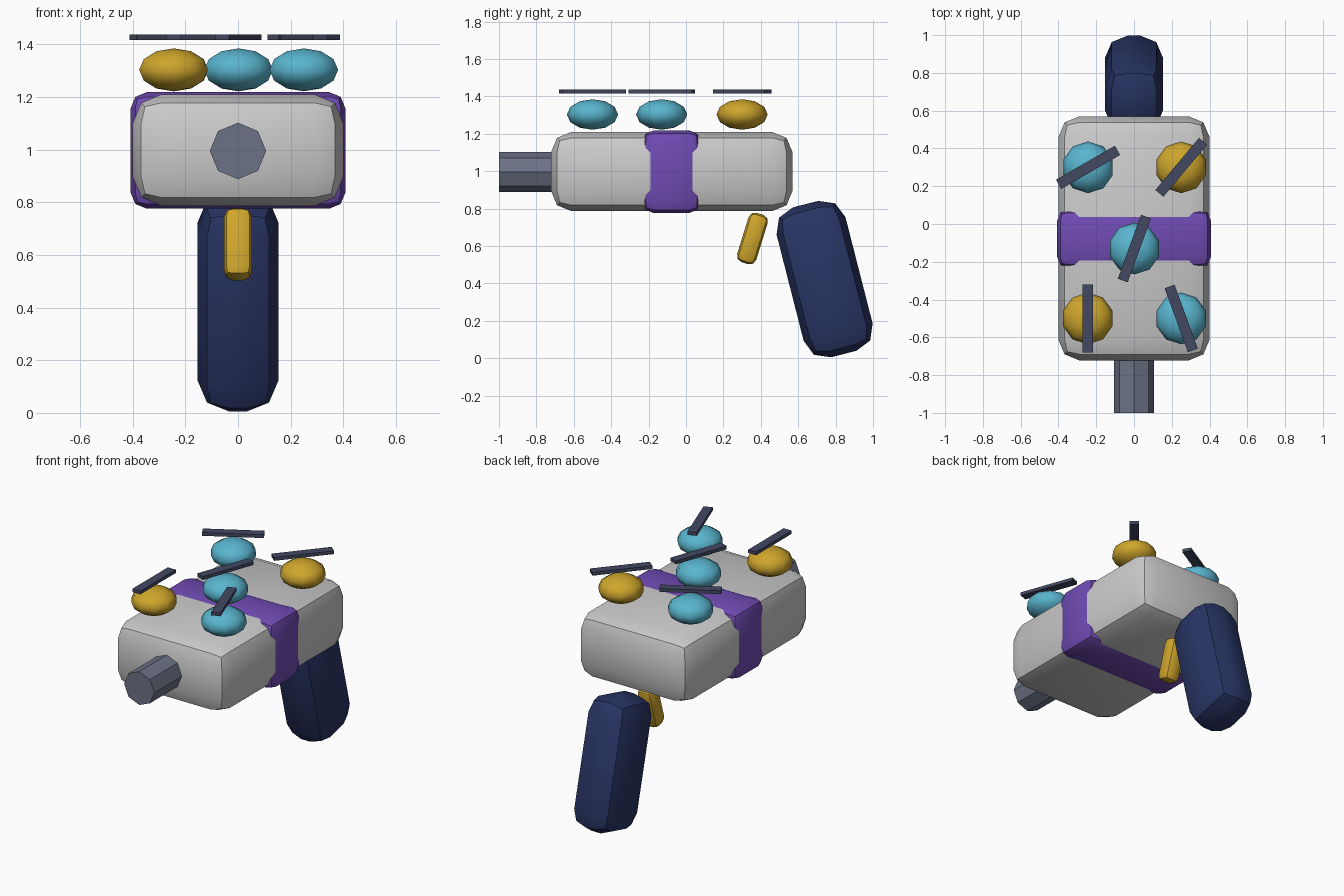
import bpy
from math import radians, pi

if "Cube" in bpy.data.objects:
    bpy.data.objects.remove(bpy.data.objects["Cube"])


def paint(name, rgb):
    m = bpy.data.materials.new(name)
    m.diffuse_color = (*rgb, 1)
    m.use_nodes = True
    m.node_tree.nodes["Principled BSDF"].inputs["Base Color"].default_value = m.diffuse_color
    return m


NAVY = paint("navy", (0.022, 0.035, 0.13))
PURPLE = paint("purple", (0.16, 0.07, 0.45))
GOLD = paint("gold", (0.62, 0.38, 0.025))
CYAN = paint("cyan", (0.10, 0.46, 0.62))
SLATE = paint("slate", (0.15, 0.17, 0.24))
DARK = paint("dark", (0.055, 0.065, 0.12))


def finish(name, mat, smooth):
    ob = bpy.context.object
    ob.name = name
    if mat:
        ob.data.materials.append(mat)
    bpy.ops.object.transform_apply(location=False, rotation=False, scale=True)
    if smooth:
        bpy.ops.object.shade_smooth_by_angle(angle=radians(smooth))
    return ob


def box(name, loc, size, mat=None, bevel=0, rot=(0, 0, 0)):
    bpy.ops.mesh.primitive_cube_add(size=1, location=loc, rotation=rot)
    bpy.context.object.scale = size
    ob = finish(name, mat, 0)
    if bevel:
        mod = ob.modifiers.new("bevel", 'BEVEL')
        mod.width = bevel
        mod.segments = 2
        bpy.ops.object.modifier_apply(modifier=mod.name)
        bpy.ops.object.shade_smooth_by_angle(angle=radians(40))
    return ob


# main housing and the strap around it
box("body", (0, -0.076, 0.998), (0.80, 1.292, 0.424), bevel=0.11)
box("band", (0, -0.078, 0.997), (0.815, 0.31, 0.442), PURPLE, 0.06)

# tilted grip and trigger
box("grip", (0, 0.741, 0.423), (0.306, 0.38, 0.827), NAVY, 0.12, (0.25, 0, 0))
box("trigger", (0, 0.355, 0.64), (0.107, 0.107, 0.276), GOLD, 0.035, (-0.3, 0, 0))

# eight-sided barrel
bpy.ops.mesh.primitive_cylinder_add(vertices=8, radius=0.107, depth=0.32,
                                    location=(0, -0.84, 0.995), rotation=(pi / 2, 0, 0))
finish("barrel", SLATE, 0)

# five buttons, each with a thin turned bar floating above
for i, (x, y, angle, mat) in enumerate([(-0.245, -0.50, 90, GOLD), (0.25, -0.50, 110, CYAN),
                                        (0.002, -0.13, 70, CYAN), (-0.243, 0.30, 30, CYAN),
                                        (0.25, 0.30, 50, GOLD)], 1):
    bpy.ops.mesh.primitive_uv_sphere_add(segments=10, ring_count=6, radius=1,
                                         location=(x, y, 1.303))
    bpy.context.object.scale = (0.137, 0.137, 0.0815)
    finish(f"button_{i}", mat, 50)
    box(f"bar_{i}", (x, y, 1.427), (0.36, 0.056, 0.021), DARK, rot=(0, 0, radians(angle)))
